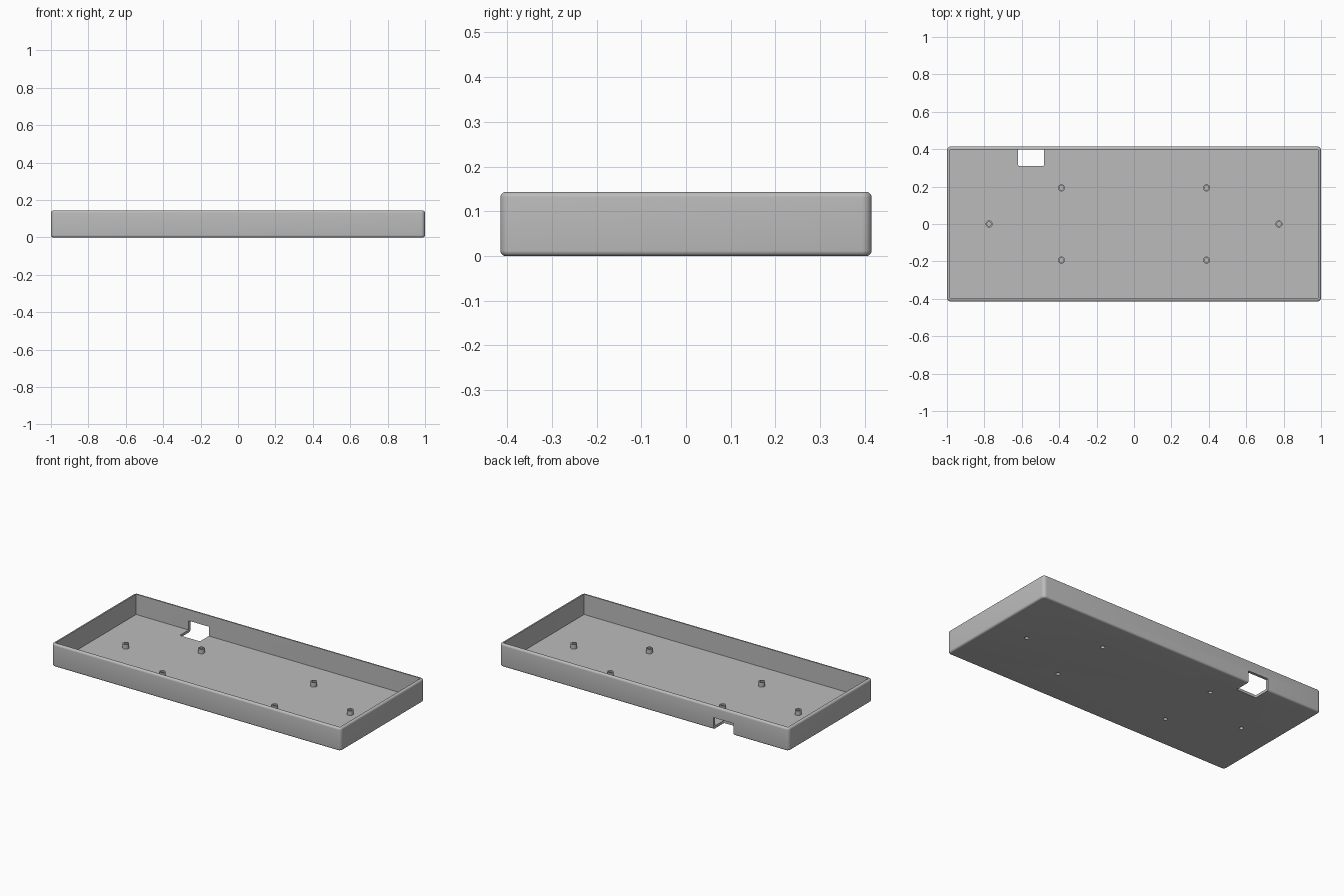
import bpy, bmesh, math
from mathutils import Matrix

cube = bpy.data.objects.get("Cube")
if cube:
    bpy.data.objects.remove(cube)

HALF_X, HALF_Y, HEIGHT = 1.0, 0.415, 0.143
WALL, FLOOR = 0.017, 0.016
CORNER = 0.022      # radius of the upright corners
EDGE = 0.012        # radius of the bottom and rim edges
BORE = 0.012

grey = bpy.data.materials.new("grey plastic")
grey.use_nodes = True
grey.diffuse_color = (0.5, 0.5, 0.5, 1)
grey.node_tree.nodes["Principled BSDF"].inputs["Base Color"].default_value = (0.5, 0.5, 0.5, 1)


def finish(bm, name, smooth=True):
    bmesh.ops.recalc_face_normals(bm, faces=bm.faces)
    mesh = bpy.data.meshes.new(name)
    bm.to_mesh(mesh)
    bm.free()
    mesh.materials.append(grey)
    obj = bpy.data.objects.new(name, mesh)
    bpy.context.collection.objects.link(obj)
    if smooth:
        shade(obj)
    return obj


def shade(obj):
    bpy.ops.object.select_all(action='DESELECT')
    obj.select_set(True)
    bpy.context.view_layer.objects.active = obj
    bpy.ops.object.shade_smooth_by_angle(angle=math.radians(35))


def rounded_ring(bm, inset, z, radius, steps=6):
    """Ring of vertices around a rounded rectangle."""
    ring = []
    cx, cy = HALF_X - inset - radius, HALF_Y - inset - radius
    for corner, (sx, sy) in enumerate(((1, 1), (-1, 1), (-1, -1), (1, -1))):
        for i in range(steps + 1):
            a = math.pi / 2 * (corner + i / steps)
            ring.append(bm.verts.new((sx * cx + radius * math.cos(a),
                                      sy * cy + radius * math.sin(a), z)))
    return ring


def bridge(bm, a, b):
    for i in range(len(a)):
        j = (i + 1) % len(a)
        bm.faces.new((a[i], a[j], b[j], b[i]))


# Tray: rounded outside, thin rim, square inside
bm = bmesh.new()
arc = [math.pi / 2 * i / 5 for i in range(6)]
profile = [(EDGE * (1 - math.sin(a)), EDGE * (1 - math.cos(a))) for a in arc]
profile += [(EDGE * (1 - math.cos(a)), HEIGHT - EDGE * (1 - math.sin(a))) for a in arc]
rings = [rounded_ring(bm, inset, z, CORNER - inset) for inset, z in profile]
rings += [rounded_ring(bm, WALL, z, 0.003) for z in (HEIGHT, FLOOR)]
for lower, upper in zip(rings, rings[1:]):
    bridge(bm, lower, upper)
bm.faces.new(rings[0])
bm.faces.new(rings[-1])
tray = finish(bm, "tray", smooth=False)

# Screw boss positions
spots = [(side * 0.775, 0) for side in (-1, 1)]
spots += [(sx * 0.388, sy * 0.193) for sx in (-1, 1) for sy in (-1, 1)]

# Cutters: connector notch through floor and back wall, screw bores
bm = bmesh.new()
bmesh.ops.create_cube(bm, size=1, matrix=Matrix.Translation((-0.55, 0.41, 0.024))
                      @ Matrix.Diagonal((0.14, 0.2, 0.1, 1)))
upright = [e for e in bm.edges
           if abs(e.verts[0].co.z - e.verts[1].co.z) > 0.05 and e.verts[0].co.y < 0.4]
bmesh.ops.bevel(bm, geom=upright, offset=0.008, segments=4, profile=0.5, affect='EDGES')
for x, y in spots:
    bmesh.ops.create_cone(bm, cap_ends=True, segments=24, radius1=BORE, radius2=BORE,
                          depth=0.08, matrix=Matrix.Translation((x, y, 0)))
cutter = finish(bm, "opening_cutter", smooth=False)
cutter.hide_render = True
cutter.hide_viewport = True

cut = tray.modifiers.new("openings", 'BOOLEAN')
cut.operation = 'DIFFERENCE'
cut.solver = 'EXACT'
cut.object = cutter
bpy.context.view_layer.objects.active = tray
bpy.ops.object.modifier_apply(modifier=cut.name)
bpy.data.objects.remove(cutter)
shade(tray)

# Screw bosses: hollow posts, recessed above and below
post = [(0, 0.024), (BORE, 0.024), (BORE, FLOOR), (0.019, FLOOR),
        (0.019, 0.044), (0.011, 0.044), (0.011, 0.028), (0, 0.028)]
for n, (x, y) in enumerate(spots, 1):
    bm = bmesh.new()
    verts = [bm.verts.new((r, 0, z)) for r, z in post]
    edges = [bm.edges.new(pair) for pair in zip(verts, verts[1:])]
    bmesh.ops.spin(bm, geom=verts + edges, cent=(0, 0, 0), axis=(0, 0, 1),
                   angle=math.tau, steps=24)
    bmesh.ops.remove_doubles(bm, verts=bm.verts, dist=0.0001)
    boss = finish(bm, f"screw_boss_{n}")
    boss.location = (x, y, 0)
